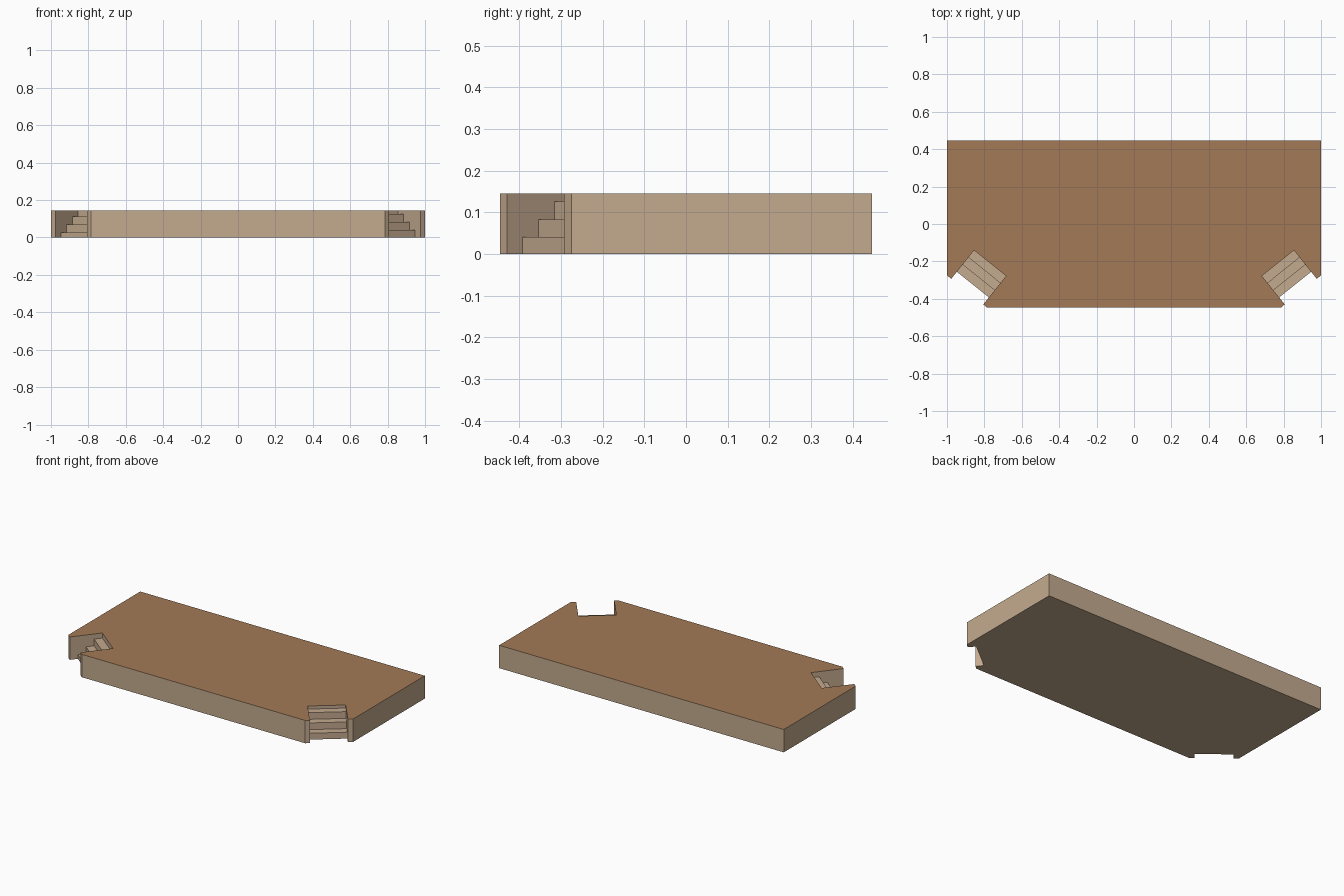
import bpy, bmesh
from mathutils import Vector

if "Cube" in bpy.data.objects:
    bpy.data.objects.remove(bpy.data.objects["Cube"])


def srgb(r, g, b):
    f = lambda c: ((c / 255 + 0.055) / 1.055) ** 2.4
    return (f(r), f(g), f(b), 1)


def material(name, col):
    m = bpy.data.materials.new(name)
    m.diffuse_color = col
    m.use_nodes = True
    m.node_tree.nodes["Principled BSDF"].inputs["Base Color"].default_value = m.diffuse_color
    return m


tan = material("tan_stone", srgb(196, 170, 142))
brown = material("brown_floor", srgb(163, 122, 86))


def prism(name, points, offset, mats):
    """Extrude a flat polygon by an offset vector."""
    bm = bmesh.new()
    face = bm.faces.new([bm.verts.new(p) for p in points])
    geo = bmesh.ops.extrude_face_region(bm, geom=[face])["geom"]
    verts = [v for v in geo if isinstance(v, bmesh.types.BMVert)]
    bmesh.ops.translate(bm, verts=verts, vec=offset)
    bmesh.ops.recalc_face_normals(bm, faces=bm.faces)
    # Only the upward face takes the second material
    if len(mats) > 1:
        for f in bm.faces:
            f.material_index = 1 if f.normal.z > 0.9 else 0
    me = bpy.data.meshes.new(name)
    bm.to_mesh(me)
    bm.free()
    for m in mats:
        me.materials.append(m)
    ob = bpy.data.objects.new(name, me)
    bpy.context.collection.objects.link(ob)
    return ob


HX, HY, H = 1.0, 0.447, 0.145
DEPTH = 0.195
along = Vector((0.78, 0.625, 0)).normalized()    # along the cut corner
out = Vector((0.625, -0.78, 0)).normalized()     # out of the corner
low, high = Vector((0.806, -0.43, 0)), Vector((0.977, -0.293, 0))
back_low, back_high = low - out * DEPTH, high - out * DEPTH

# Platform slab with a stair notch in each front corner
right = [Vector((0.785, -HY, 0)), low, back_low, back_high, high,
         Vector((HX, -0.275, 0)), Vector((HX, HY, 0))]
left = [Vector((-p.x, p.y, 0)) for p in reversed(right)]
prism("platform", right + left, Vector((0, 0, H)), [tan, brown])

# Corner stairs: stepped profile swept across the notch
RISE, RUN = 0.0425, 0.049
for name, sx, first in (("right_stairs", 1, 0.0405), ("left_stairs", -1, 0.0275)):
    profile = [(0, 0), (3 * RUN, 0)]
    for i in range(3):
        z = first + i * RISE
        profile += [((3 - i) * RUN, z), ((2 - i) * RUN, z)]
    pts = [back_low + out * d + Vector((0, 0, z)) for d, z in profile]
    width = back_high - back_low
    flip = lambda v: Vector((v.x * sx, v.y, v.z))
    prism(name, [flip(p) for p in pts], flip(width), [tan])
